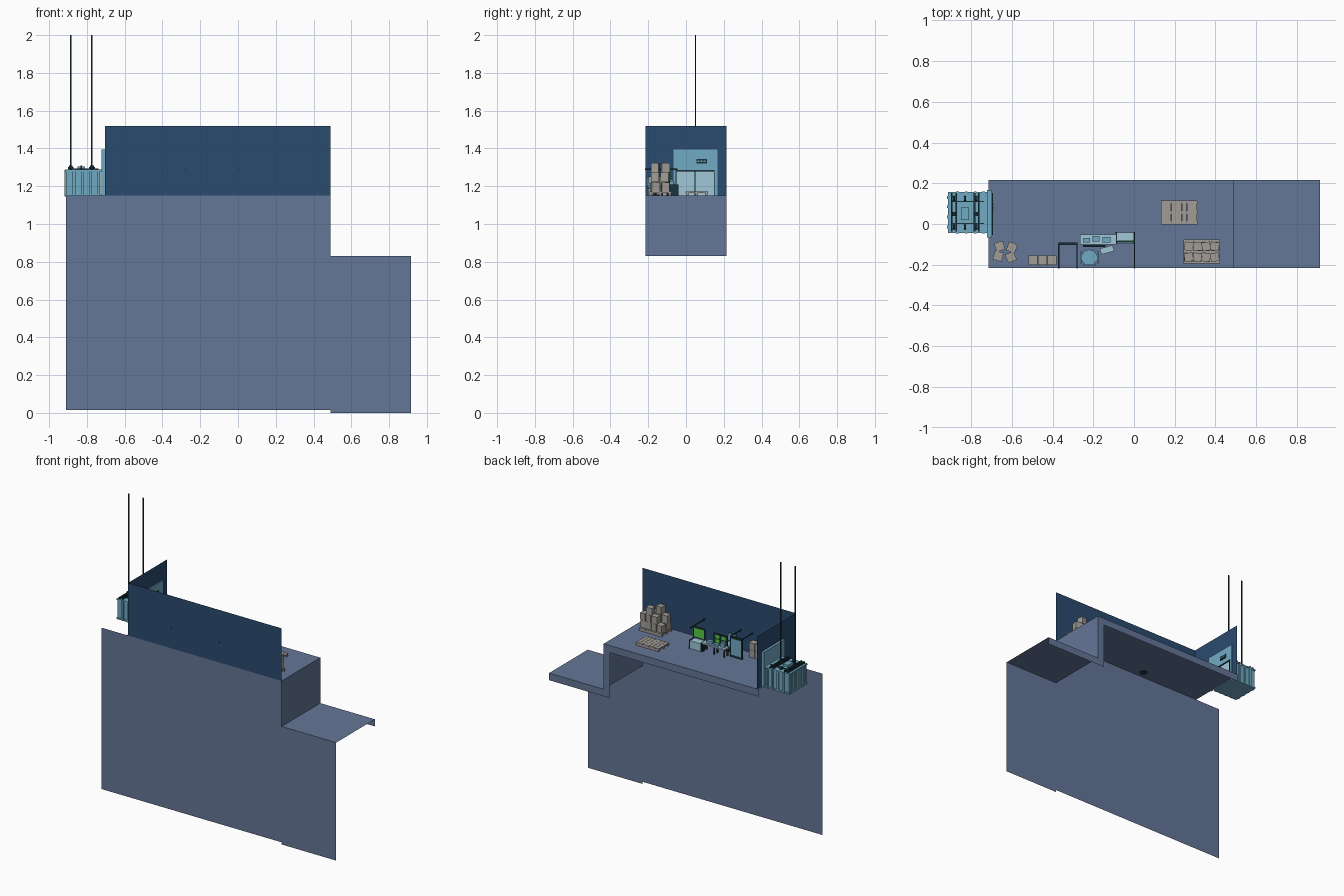
import bpy, bmesh, math, random
from mathutils import Matrix, Vector

if "Cube" in bpy.data.objects:
    bpy.data.objects.remove(bpy.data.objects["Cube"])
random.seed(4)

def mat(name, r, g, b):
    lin = lambda c: (c / 255) ** 2.2
    m = bpy.data.materials.new(name)
    m.diffuse_color = (lin(r), lin(g), lin(b), 1)
    m.use_nodes = True
    m.node_tree.nodes["Principled BSDF"].inputs["Base Color"].default_value = m.diffuse_color
    return m

BASE = mat("slate_blue", 100, 117, 150)
WALL = mat("navy", 46, 76, 110)
LIGHT = mat("light_blue", 112, 168, 194)
PALE = mat("pale_blue", 160, 198, 214)
DARK = mat("dark_teal", 32, 54, 62)
GREEN = mat("screen_green", 90, 200, 70)
CARD = mat("cardboard_grey", 160, 156, 150)

def finish(name, bm, m):
    me = bpy.data.meshes.new(name)
    bm.to_mesh(me)
    bm.free()
    ob = bpy.data.objects.new(name, me)
    bpy.context.collection.objects.link(ob)
    me.materials.append(m)
    return ob

def sheets(name, polys, m):
    """Open sheets, one polygon per corner list."""
    bm = bmesh.new()
    for p in polys:
        bm.faces.new([bm.verts.new(c) for c in p])
    bmesh.ops.remove_doubles(bm, verts=bm.verts, dist=1e-5)
    return finish(name, bm, m)

def boxes(name, items, m):
    """Boxes given as (x0, x1, y0, y1, z0, z1[, turn about z])."""
    bm = bmesh.new()
    for b in items:
        c = Vector(((b[0] + b[1]) / 2, (b[2] + b[3]) / 2, (b[4] + b[5]) / 2))
        s = Matrix.Diagonal((b[1] - b[0], b[3] - b[2], b[5] - b[4], 1))
        r = Matrix.Rotation(b[6] if len(b) > 6 else 0, 4, 'Z')
        bmesh.ops.create_cube(bm, size=1, matrix=Matrix.Translation(c) @ r @ s)
    return finish(name, bm, m)

def cylinders(name, items, m, seg=12):
    """Cylinders given as (start, end, radius)."""
    bm = bmesh.new()
    for a, b, r in items:
        a, b = Vector(a), Vector(b)
        q = (b - a).to_track_quat('Z', 'Y').to_matrix().to_4x4()
        bmesh.ops.create_cone(bm, cap_ends=True, segments=seg, radius1=r, radius2=r,
                              depth=(b - a).length, matrix=Matrix.Translation((a + b) / 2) @ q)
    return finish(name, bm, m)

F, B, XL, XS, XR = -0.215, 0.215, -0.715, 0.49, 0.915
ZT, ZL, LIP = 1.15, 0.83, 0.05

# tall front face, stepped to the right
sheets("front_face", [
    [(-0.91, F, 0.015), (XS, F, 0.015), (XS, F, ZT), (-0.91, F, ZT)],
    [(XS, F, 0), (XR, F, 0), (XR, F, ZL), (XS, F, ZL)]], BASE)
# two floors and the riser between them
sheets("floors", [
    [(XL, F, ZT), (XS, F, ZT), (XS, B, ZT), (XL, B, ZT)],
    [(XS, F, ZL), (XS, B, ZL), (XS, B, ZT), (XS, F, ZT)],
    [(XS, F, ZL), (XR, F, ZL), (XR, B, ZL), (XS, B, ZL)]], BASE)
# narrow lip that follows the rear edge of the floors
outer = [(XL, ZT), (XS, ZT), (XS, ZL), (XR, ZL)]
inner = [(XL, ZT - LIP), (XS - LIP, ZT - LIP), (XS - LIP, ZL - LIP), (XR, ZL - LIP)]
sheets("rear_lip", [[(p[0], B, p[1]) for p in (outer[i], inner[i], inner[i + 1], outer[i + 1])]
                    for i in range(3)], BASE)

# dark room walls: one along the front, one at the left end around the doorway
WX, WT, d0, d1, dz = -0.705, 1.52, -0.05, 0.147, 1.285
sheets("front_wall", [[(WX, F, ZT), (XS, F, ZT), (XS, F, WT), (WX, F, WT)]], WALL)
sheets("end_wall", [[(WX, a, z0), (WX, b, z0), (WX, b, WT), (WX, a, WT)]
                    for a, b, z0 in ((F, d0, ZT), (d0, d1, dz), (d1, B, ZT))], WALL)

# doorway surround with header, sign plate and jambs
boxes("door_surround", [(-0.722, -0.698, -0.067, d0, ZT, 1.395),
                        (-0.722, -0.698, d1, 0.166, ZT, 1.395),
                        (-0.722, -0.698, d0, d1, dz, 1.395)], LIGHT)
boxes("door_leaves", [(-0.714, -0.707, d0, 0.046, ZT, dz),
                      (-0.714, -0.707, 0.051, d1, ZT, dz)], PALE)
boxes("door_trim", [(-0.70, -0.693, d0, d1, dz - 0.006, dz),
                    (-0.70, -0.693, d0 - 0.005, d0, ZT, dz),
                    (-0.70, -0.693, d1, d1 + 0.005, ZT, dz)], DARK)
boxes("door_indicator", [(-0.70, -0.692, 0.055, 0.112, 1.32, 1.345)], DARK)
boxes("indicator_bars", [(-0.695, -0.69, 0.061 + i * 0.016, 0.071 + i * 0.016, 1.328, 1.337)
                         for i in range(3)], LIGHT)

# lift cab outside the end wall, with upright ribs and rim bands
x0, x1, y0, y1, z0, z1 = -0.91, -0.728, -0.038, 0.152, 1.145, 1.285
boxes("lift_cab", [(x0, x1, y0, y1, z0, z1)], LIGHT)
ribs = []
for x in (-0.868, -0.824, -0.78, -0.74):
    ribs += [(x - 0.007, x + 0.007, y0 - 0.008, y0, z0, z1),
             (x - 0.007, x + 0.007, y1, y1 + 0.008, z0, z1)]
for y in (-0.015, 0.035, 0.085, 0.13):
    ribs.append((x0 - 0.008, x0, y - 0.007, y + 0.007, z0, z1))
for z in (z0, z1 - 0.006):
    ribs.append((x0 - 0.005, x1 + 0.01, y0 - 0.005, y1 + 0.005, z, z + 0.01))
boxes("lift_ribs", ribs, LIGHT)
# roof gear: paired beams, cross ties, cable clamps and pulleys
beams = []
for x in (-0.885, -0.773):
    for s in (-0.011, 0.011):
        beams.append((x + s - 0.004, x + s + 0.004, y0, y1, z1, z1 + 0.016))
    beams.append((x - 0.01, x + 0.01, 0.04, 0.06, z1, z1 + 0.026))
for y in (0.0, 0.108):
    beams.append((x0 + 0.01, x1 - 0.01, y, y + 0.006, z1, z1 + 0.01))
boxes("roof_beams", beams, DARK)
boxes("roof_unit", [(-0.85, -0.81, 0.02, 0.08, z1, z1 + 0.02)], LIGHT)
cylinders("roof_pulleys", [((x - 0.005, y, 1.297), (x + 0.005, y, 1.297), 0.013)
                           for x in (-0.885, -0.83, -0.773) for y in (-0.015, 0.125)], DARK)
# hoist cables
boxes("hoist_cables", [(x - 0.004, x + 0.004, 0.048, 0.052, 1.29, 2.0)
                       for x in (-0.885, -0.773)], DARK)

# pallets: deck boards on runners
def pallet(name, x, y):
    w, d = 0.178, 0.118
    p = [(x - w / 2 + i * w / 7, x - w / 2 + (i + 0.94) * w / 7, y - d / 2, y + d / 2,
          ZT + 0.015, ZT + 0.021) for i in range(7)]
    p += [(x - w / 2, x + w / 2, y + k - 0.007, y + k + 0.007, ZT, ZT + 0.015)
          for k in (-0.05, 0, 0.05)]
    boxes(name, p, CARD)
pallet("empty_pallet", 0.222, 0.057)
pallet("loaded_pallet", 0.333, -0.136)

# cartons: loaded pallet, wall row, and loose cluster
def carton(x, y, z, s=0.042, h=0.05, turn=0.0):
    return (x - s / 2, x + s / 2, y - s / 2, y + s / 2, z, z + h, turn)
load = []
for layer, cells in enumerate(([(i, j) for i in range(4) for j in (0, 1)],
                               [(0, 0), (1, 0), (1, 1), (2, 0), (2, 1), (3, 1)],
                               [(1, 0), (2, 1)])):
    for i, j in cells:
        load.append(carton(0.268 + i * 0.043, -0.163 + j * 0.053, ZT + 0.021 + layer * 0.051,
                           turn=random.uniform(-0.2, 0.2)))
boxes("pallet_cartons", load, CARD)
boxes("wall_cartons", [carton(-0.497 + i * 0.047, -0.178, ZT + k * 0.051, 0.045)
                       for i in range(3) for k in range(2)], CARD)
boxes("loose_cartons", [carton(x, y, ZT + k * 0.051, 0.045, turn=t)
                        for x, y, t in ((-0.66, -0.11, 0.3), (-0.6, -0.115, -0.35),
                                        (-0.667, -0.158, -0.25), (-0.605, -0.163, 0.4))
                        for k in range(2)], CARD)

# workstation: arms from the wall holding display panels
boxes("wall_arms", [(x - 0.003, x + 0.003, -0.218, y, 1.287, 1.293)
                    for x, y in ((-0.37, -0.095), (-0.28, -0.095), (0.002, -0.045))], DARK)
boxes("tall_screen", [(-0.372, -0.278, -0.104, -0.092, ZT, 1.293)], DARK)
boxes("tall_screen_face", [(-0.364, -0.286, -0.092, -0.09, 1.165, 1.28)], LIGHT)
boxes("side_monitor", [(-0.088, 0.003, -0.092, -0.084, 1.215, 1.29)], DARK)
boxes("side_monitor_face", [(-0.082, -0.003, -0.084, -0.082, 1.222, 1.283)], GREEN)
boxes("side_cabinet", [(-0.085, 0.0, -0.095, -0.042, ZT, 1.205)], PALE)
boxes("cabinet_feet", [(-0.09, -0.083, -0.098, -0.04, ZT, 1.21),
                       (-0.002, 0.005, -0.098, -0.04, ZT, 1.21)], DARK)

# control desk with legs, keyboards and green status panels
boxes("desk_top", [(-0.265, -0.088, -0.1, -0.052, 1.2, 1.21),
                   (-0.165, -0.1, -0.142, -0.112, 1.19, 1.198, 0.25)], PALE)
boxes("desk_legs", [(x - 0.004, x + 0.004, y - 0.004, y + 0.004, ZT, 1.2)
                    for x in (-0.258, -0.18, -0.096) for y in (-0.094, -0.058)]
      + [(-0.136, -0.129, -0.13, -0.123, ZT, 1.19)], DARK)
boxes("desk_devices", [(-0.25, -0.215, -0.09, -0.07, 1.21, 1.235),
                       (-0.205, -0.17, -0.085, -0.06, 1.21, 1.22),
                       (-0.155, -0.115, -0.09, -0.065, 1.21, 1.228)], LIGHT)
boxes("status_frame", [(-0.25, -0.14, -0.112, -0.104, 1.2, 1.275)], DARK)
boxes("status_lights", [(x, x + 0.03, -0.104, -0.102, z, z + 0.024)
                        for x in (-0.235, -0.19) for z in (1.212, 1.243)], GREEN)

# swivel chair, its round foot set into the floor
cx, cy = -0.22, -0.165
cylinders("chair_foot", [((cx, cy, 1.148), (cx, cy, 1.156), 0.028),
                         ((cx, cy, 1.156), (cx, cy, 1.185), 0.008)], DARK, 16)
cylinders("chair_seat", [((cx, cy, 1.185), (cx, cy, 1.197), 0.04)], LIGHT, 10)
boxes("chair_back", [(cx - 0.03, cx + 0.03, cy - 0.042, cy - 0.032, 1.2, 1.25),
                     (cx - 0.045, cx - 0.037, cy - 0.03, cy + 0.03, 1.205, 1.215),
                     (cx + 0.037, cx + 0.045, cy - 0.03, cy + 0.03, 1.205, 1.215)], LIGHT)
